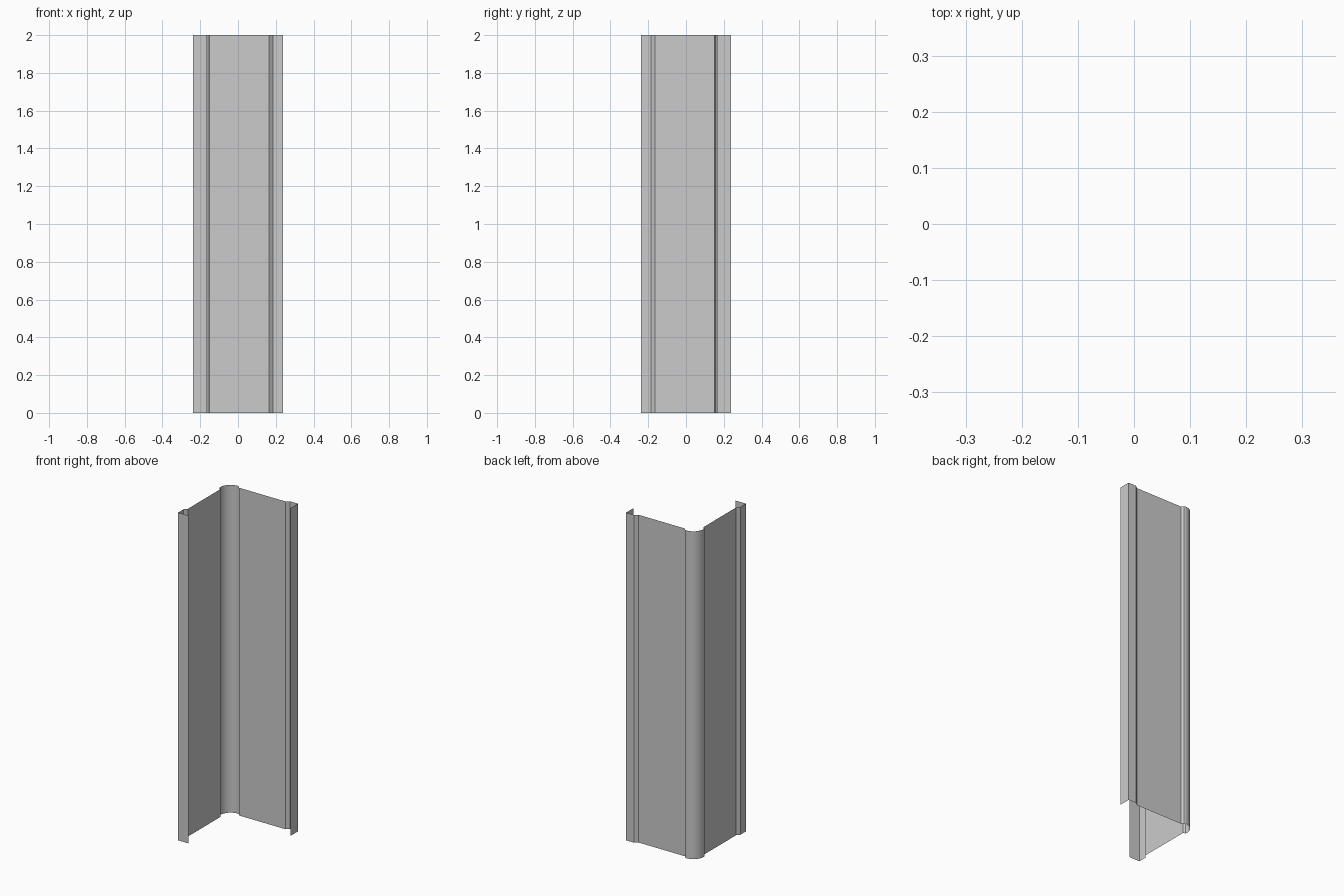
import bpy, bmesh, math

if "Cube" in bpy.data.objects:
    bpy.data.objects.remove(bpy.data.objects["Cube"])

H = 2.0        # height
E = 0.238      # outer half width
P = 0.222      # recessed web plane
R = 0.07       # rounded corner radius
C = E - R      # corner arc centre

# Half of the cross-section: lip, raised edge, jog, recessed web, corner shoulder
half = [(E, C), (E, E), (0.185, E), (0.165, P), (-0.15, P), (-0.158, E - 0.003)]

# Rounded corner
arc = []
for i in range(13):
    a = math.radians(90 + 90 * i / 12)
    arc.append((-C + R * math.cos(a), C + R * math.sin(a)))

# Second leg is the first mirrored across the diagonal
profile = half + arc + [(-y, -x) for x, y in reversed(half)]

# Extrude the open sheet section upwards
bm = bmesh.new()
low = [bm.verts.new((x, y, 0)) for x, y in profile]
high = [bm.verts.new((x, y, H)) for x, y in profile]
for i in range(len(profile) - 1):
    bm.faces.new((low[i + 1], low[i], high[i], high[i + 1]))
bm.normal_update()

# Outside of the corner is the front of the sheet
web = max(bm.faces, key=lambda f: f.calc_area())
if web.normal.dot(web.calc_center_median()) < 0:
    bmesh.ops.reverse_faces(bm, faces=bm.faces[:])

mesh = bpy.data.meshes.new("corner_trim")
bm.to_mesh(mesh)
bm.free()
obj = bpy.data.objects.new("corner_trim", mesh)
bpy.context.collection.objects.link(obj)
bpy.context.view_layer.objects.active = obj
obj.select_set(True)
bpy.ops.object.shade_smooth_by_angle(angle=math.radians(25))
